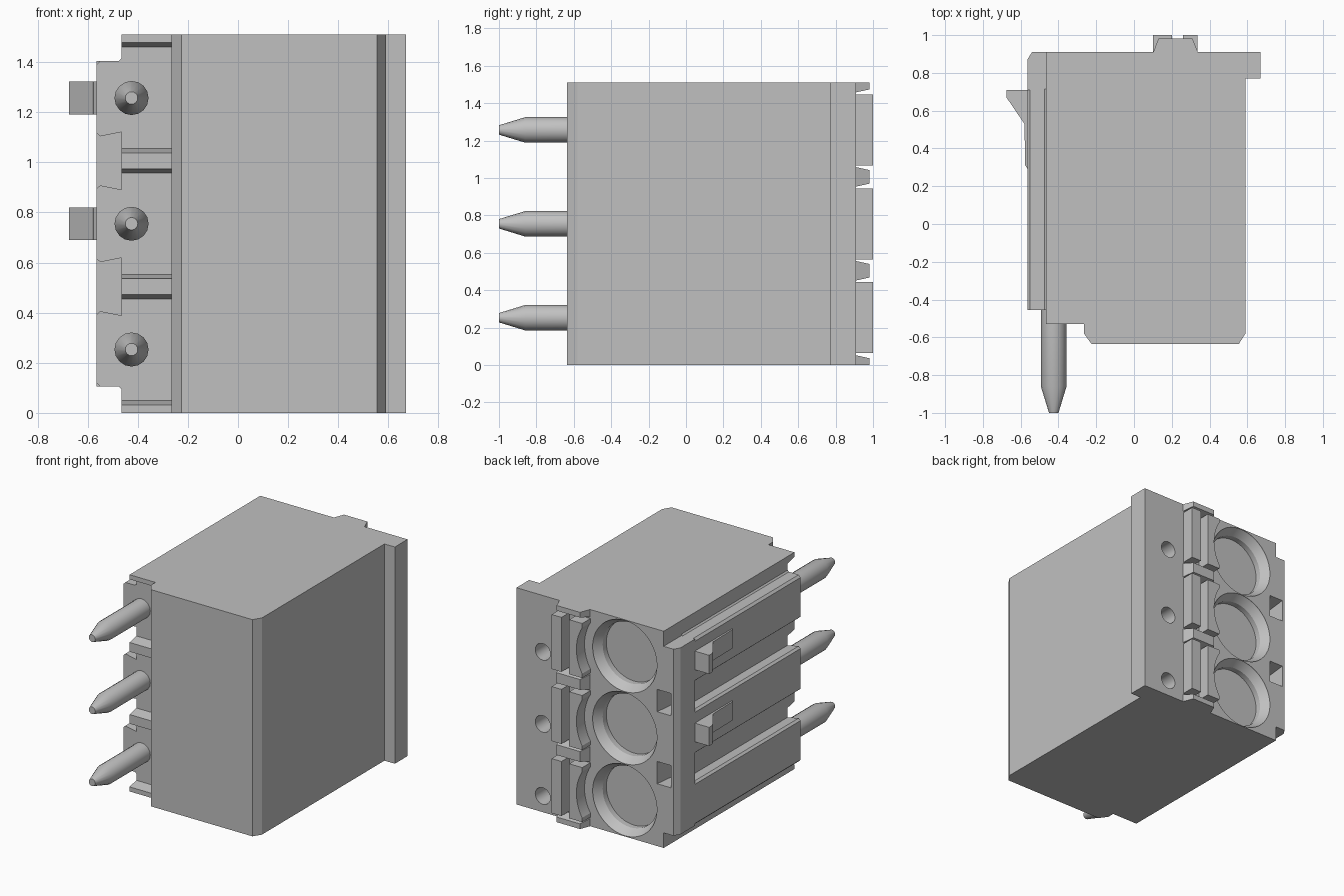
import bpy, bmesh, math
from mathutils import Vector

cube = bpy.data.objects.get("Cube")
if cube:
    bpy.data.objects.remove(cube, do_unlink=True)

grey = bpy.data.materials.new("plain_grey")
grey.use_nodes = True
grey.diffuse_color = (0.53, 0.53, 0.53, 1)
grey.node_tree.nodes["Principled BSDF"].inputs["Base Color"].default_value = grey.diffuse_color

HEIGHT = 1.51
POLES = [0.253, 0.755, 1.257]      # heights of the three contacts
GAPS = [0.504, 1.006]              # heights midway between contacts


def finish(name, bm):
    bmesh.ops.recalc_face_normals(bm, faces=bm.faces)
    mesh = bpy.data.meshes.new(name)
    bm.to_mesh(mesh)
    bm.free()
    mesh.materials.append(grey)
    obj = bpy.data.objects.new(name, mesh)
    bpy.context.collection.objects.link(obj)
    return obj


def loft(name, rings):
    """Skin matching rings of points and cap both ends."""
    bm = bmesh.new()
    loops = [[bm.verts.new(p) for p in ring] for ring in rings]
    n = len(loops[0])
    for a, b in zip(loops, loops[1:]):
        for i in range(n):
            j = (i + 1) % n
            bm.faces.new((a[i], a[j], b[j], b[i]))
    bm.faces.new(loops[0])
    bm.faces.new(loops[-1])
    return finish(name, bm)


def prism_z(name, outline, z0, z1):
    return loft(name, [[(x, y, z) for x, y in outline] for z in (z0, z1)])


def prism_y(name, outline, y0, y1):
    return loft(name, [[(x, y, z) for x, z in outline] for y in (y0, y1)])


def rect(x0, x1, z0, z1):
    return [(x0, z0), (x1, z0), (x1, z1), (x0, z1)]


def taper(name, base, y0, tip, y1):
    return loft(name, [[(x, y, z) for x, z in rect(*r)] for r, y in ((base, y0), (tip, y1))])


def turned(name, cx, cz, profile, sides=40):
    """Round part along y from (radius, y) pairs."""
    angles = [math.tau * i / sides for i in range(sides)]
    return loft(name, [[(cx + r * math.cos(a), y, cz + r * math.sin(a)) for a in angles]
                       for r, y in profile])


def smooth(obj):
    bpy.ops.object.select_all(action='DESELECT')
    obj.select_set(True)
    bpy.context.view_layer.objects.active = obj
    bpy.ops.object.shade_smooth_by_angle(angle=math.radians(28))


def carve(targets, cutters):
    """Subtract the cutters from every target, then discard them."""
    for obj in targets:
        for c in cutters:
            c.hide_render = True
            mod = obj.modifiers.new("cut", 'BOOLEAN')
            mod.operation = 'DIFFERENCE'
            mod.solver = 'EXACT'
            mod.object = c
        bpy.context.view_layer.update()
        graph = bpy.context.evaluated_depsgraph_get()
        mesh = bpy.data.meshes.new_from_object(obj.evaluated_get(graph))
        obj.modifiers.clear()
        obj.data = mesh
        smooth(obj)
    for c in cutters:
        bpy.data.objects.remove(c, do_unlink=True)


# Housing with the rear lip and chamfered front
body = prism_z("housing", [
    (-0.465, 0.91), (0.67, 0.91), (0.67, 0.77), (0.59, 0.77), (0.59, -0.58),
    (0.555, -0.635), (-0.225, -0.635), (-0.265, -0.58), (-0.265, -0.455),
    (-0.465, -0.455)], 0, HEIGHT)

# Rear end of the rail side, solid across all poles
rail_end = prism_z("rail_end", [
    (-0.465, 0.71), (-0.565, 0.71), (-0.565, 0.87), (-0.54, 0.91), (-0.465, 0.91)],
    0.105, 1.405)

# Entry funnels, test holes and pockets cut in the back
cutters = []
for z in POLES:
    cutters.append(turned("funnel_cutter", -0.165, z,
                          [(0.248, 0.95), (0.248, 0.905), (0.212, 0.85), (0.212, 0.81)], 48))
    cutters.append(turned("test_hole_cutter", 0.467, z - 0.14,
                          [(0.058, 0.95), (0.058, 0.75)], 24))
for z in GAPS:
    cutters.append(taper("pocket_cutter", (-0.52, -0.41, z - 0.07, z + 0.09), 0.95,
                         (-0.52, -0.43, z - 0.07, z + 0.07), 0.78))
carve([body, rail_end], cutters)

# Dovetail rails on the right side
W, I = -0.565, -0.46
low_edge = [(I, 0.105), (-0.475, 0.105), (-0.55, 0.105), (W, 0.12)]
for n, z in enumerate(POLES):
    flare = 0.135
    bottom = [(I, z - flare), (-0.55, z - flare - 0.018), (W, z - flare - 0.005)]
    top = [(W, z + flare + 0.005), (-0.55, z + flare + 0.018), (I, z + flare)]
    if n == 0:
        bottom = [(I, 0.09), (-0.475, 0.105), (-0.55, 0.105), (W, 0.12)]
    if n == 2:
        top = [(W, 1.39), (-0.55, 1.405), (-0.475, 1.405), (I, 1.42)]
    prism_y("rail_%d" % (n + 1), bottom + top, -0.455, 0.715)

# Snap hooks on the upper two rails
for n, z in enumerate(POLES[1:]):
    prism_z("snap_hook_%d" % (n + 1), [
        (-0.555, 0.71), (-0.675, 0.71), (-0.675, 0.67), (-0.58, 0.53),
        (-0.576, 0.31), (-0.555, 0.28)], z - 0.065, z + 0.065)

# Solder pins
for n, z in enumerate(POLES):
    smooth(turned("pin_%d" % (n + 1), -0.425, z,
                  [(0.068, -0.44), (0.068, -0.86), (0.025, -1.0)], 16))

# Separating ridges at the front and tapered dividers at the back
for n, z in enumerate([0] + GAPS + [HEIGHT]):
    def span(half):
        return max(z - half, 0), min(z + half, HEIGHT)
    taper("front_ridge_%d" % (n + 1), (-0.465, -0.265, *span(0.05)), -0.45,
          (-0.465, -0.265, *span(0.032)), -0.53)
    taper("back_divider_%d" % (n + 1), (0.1, 0.34, *span(0.053)), 0.905,
          (0.13, 0.31, *span(0.036)), 0.982)

# Release levers: a flat bar and one hollowed around the funnel
for n, z in enumerate(POLES):
    prism_y("lever_bar_%d" % (n + 1), rect(0.26, 0.336, z - 0.19, z + 0.19), 0.9, 1.0)
    lever = prism_y("lever_curve_%d" % (n + 1), rect(0.1, 0.2, z - 0.19, z + 0.19), 0.9, 1.0)
    carve([lever], [turned("lever_cutter", -0.165, z, [(0.31, 0.85), (0.31, 1.05)], 64)])
